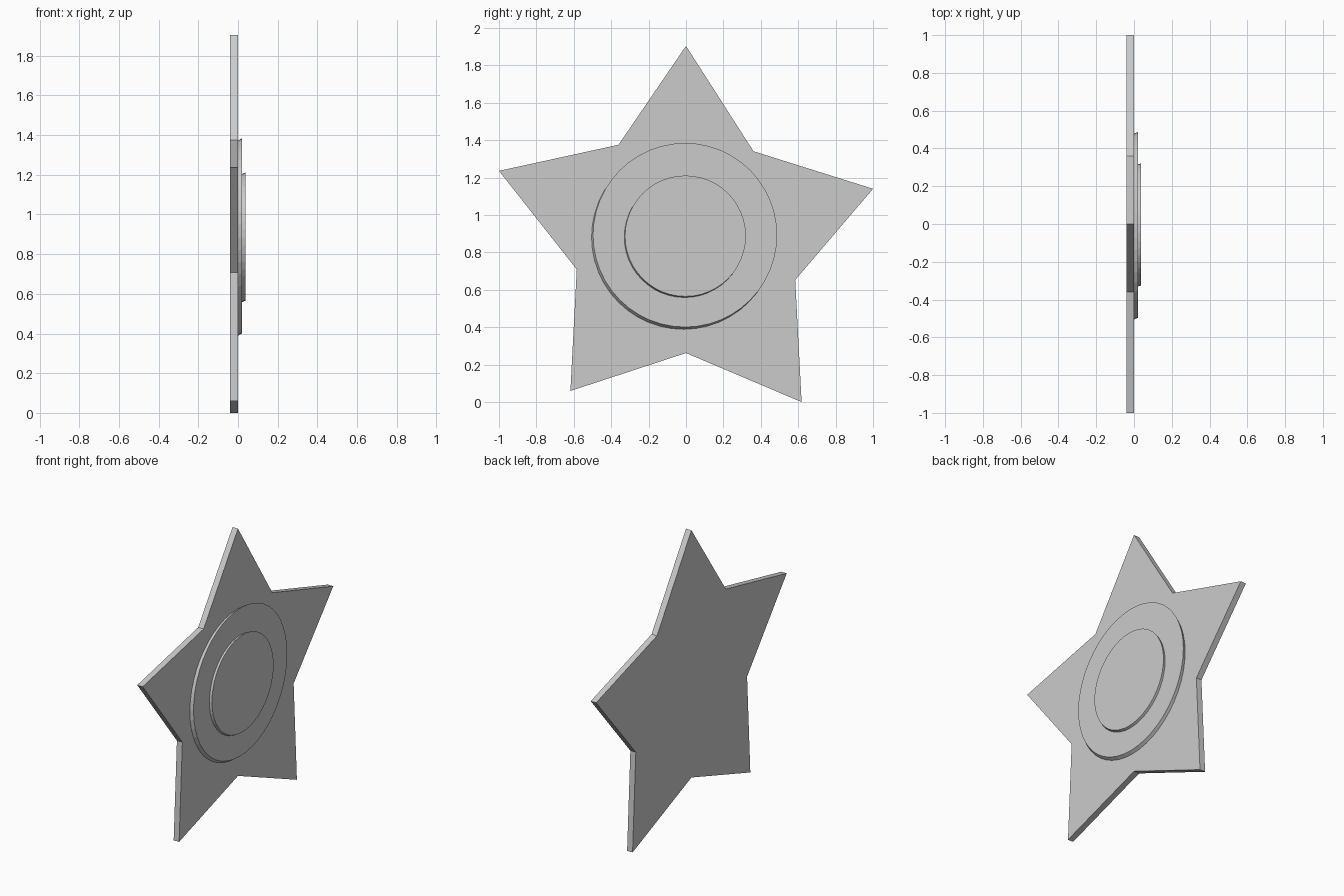
import bpy, bmesh
from math import sin, cos, pi

if "Cube" in bpy.data.objects:
    bpy.data.objects.remove(bpy.data.objects["Cube"])

SLANT = -0.048   # slight vertical skew across the width


def star_ring():
    pts = []
    for i in range(10):
        a = i * pi / 5
        ry, rz = (1.0515, 1.036) if i % 2 == 0 else (0.614, 0.606)
        y = ry * sin(a)
        pts.append((y, 0.868 + rz * cos(a) + SLANT * y))
    return pts


def circle_ring(y0, z0, r, n=48):
    return [(y0 + r * sin(2 * pi * i / n), z0 + r * cos(2 * pi * i / n)) for i in range(n)]


def loft(name, ring_a, xa, ring_b, xb):
    bm = bmesh.new()
    a = [bm.verts.new((xa, y, z)) for y, z in ring_a]
    b = [bm.verts.new((xb, y, z)) for y, z in ring_b]
    n = len(a)
    bm.faces.new(a)
    bm.faces.new(b[::-1])
    for i in range(n):
        j = (i + 1) % n
        bm.faces.new((a[j], a[i], b[i], b[j]))
    bmesh.ops.recalc_face_normals(bm, faces=bm.faces)
    mesh = bpy.data.meshes.new(name)
    bm.to_mesh(mesh)
    bm.free()
    obj = bpy.data.objects.new(name, mesh)
    bpy.context.collection.objects.link(obj)
    return obj


# five-pointed plate
loft("star_plate", star_ring(), -0.04, star_ring(), 0.0)

# two stacked raised discs, sides leaning slightly up and sideways
loft("large_disc", circle_ring(-0.013, 0.881, 0.492), 0.0,
     circle_ring(-0.005, 0.893, 0.492), 0.021)
loft("small_disc", circle_ring(-0.007, 0.882, 0.323), 0.021,
     circle_ring(-0.003, 0.888, 0.323), 0.037)
